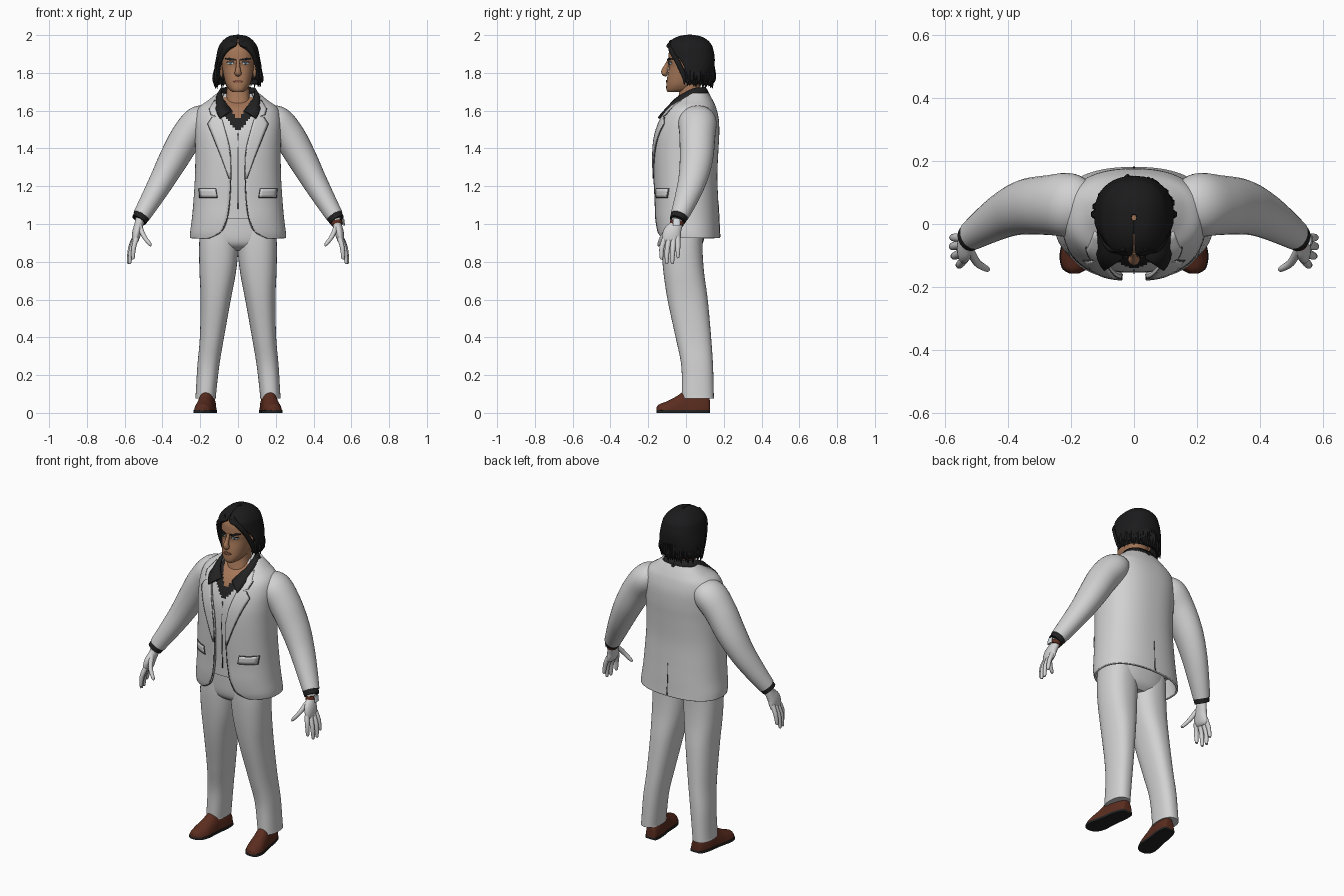
import bpy, bmesh, math, random
from mathutils import Vector as V
random.seed(4)

def mat(name, r, g, b):
    m = bpy.data.materials.new(name)
    m.diffuse_color = (r, g, b, 1)
    return m
SUIT = mat("suit_light_grey", .64, .64, .64)
BLACK = mat("shirt_black", .016, .016, .017)
HAIR = mat("hair_black", .011, .011, .012)
SKIN = mat("skin", .37, .18, .095)
LIP = mat("lip_brown", .2, .075, .045)
SHOE = mat("shoe_brown", .105, .026, .014)
LINE = mat("seam_dark_grey", .07, .07, .07)
WHITE = mat("eye_white", .7, .75, .78)
IRIS = mat("iris_blue", .03, .1, .16)

# ---------- helpers ----------
def spline(rows, n=6):
    """Catmull-Rom resampling of tuples."""
    p = [rows[0]] + list(rows) + [rows[-1]]
    out = []
    for i in range(1, len(p) - 2):
        for k in range(n):
            t = k / n
            out.append(tuple(.5 * (2*b + (c-a)*t + (2*a-5*b+4*c-d)*t*t + (3*b-a-3*c+d)*t**3)
                             for a, b, c, d in zip(*p[i-1:i+3])))
    return out + [tuple(rows[-1])]

def mesh(name, tubes, mats, closed=True, mirror=False, solid=0, rule=None):
    """Skin lists of rings; closed tubes get end caps."""
    bm = bmesh.new()
    for rings in tubes:
        vs = [[bm.verts.new(p) for p in r] for r in rings]
        n = len(vs[0])
        for a, b in zip(vs, vs[1:]):
            for i in range(n if closed else n - 1):
                j = (i + 1) % n
                bm.faces.new((a[i], a[j], b[j], b[i]))
        if closed:
            bm.faces.new(vs[0])
            bm.faces.new(vs[-1])
    bmesh.ops.recalc_face_normals(bm, faces=bm.faces)
    for f in bm.faces:
        f.smooth = True
        if rule:
            f.material_index = rule(f.calc_center_median())
    me = bpy.data.meshes.new(name)
    bm.to_mesh(me)
    bm.free()
    for m in (mats if isinstance(mats, list) else [mats]):
        me.materials.append(m)
    ob = bpy.data.objects.new(name, me)
    bpy.context.collection.objects.link(ob)
    if solid:
        s = ob.modifiers.new("thickness", 'SOLIDIFY')
        s.thickness, s.offset = solid, 0
    if mirror:
        ob.modifiers.new("mirror", 'MIRROR')
    return ob

E = .85  # squareness of body cross-sections
def section(row, n, closed):
    """Horizontal ring (z, half width, front y, back y, front gap, centre x)."""
    z, rx, yf, yb, gap, cx = row
    a0 = 0 if closed else math.asin(min(1, max(0, gap / rx)) ** (1 / E))
    pts = []
    for i in range(n if closed else n + 1):
        a = a0 + (2 * math.pi - 2 * a0) * i / n
        s, c = math.sin(a), math.cos(a)
        pts.append((cx + rx * math.copysign(abs(s)**E, s),
                    (yf + yb) / 2 - (yb - yf) / 2 * math.copysign(abs(c)**E, c), z))
    return pts

def loft(name, rows, mats, n=48, closed=True, sub=6, **kw):
    rows = [tuple(r) + (0,) * (6 - len(r)) for r in rows]
    return mesh(name, [[section(r, n, closed) for r in spline(rows, sub)]], mats, closed, **kw)

def tube(path, n=16, sub=4):
    """Rings along (x, y, z, radius toward y, radius across)."""
    rows = spline(path, sub)
    out = []
    for i, (x, y, z, ru, rv) in enumerate(rows):
        t = (V(rows[min(i+1, len(rows)-1)][:3]) - V(rows[max(i-1, 0)][:3])).normalized()
        u = V((0, 1, 0))
        u = (u - t * u.dot(t)).normalized()
        v = t.cross(u)
        out.append([V((x, y, z)) + u * ru * math.cos(k * 2 * math.pi / n)
                    + v * rv * math.sin(k * 2 * math.pi / n) for k in range(n)])
    return out

def surf_y(rows, x, z, side=-1):
    rows = spline([r[:4] for r in rows])
    i = max(0, min(len(rows) - 2, sum(r[0] <= z for r in rows) - 1))
    a, b = rows[i], rows[i+1]
    t = (z - a[0]) / (b[0] - a[0])
    rx, yf, yb = (a[k] + (b[k] - a[k]) * t for k in (1, 2, 3))
    s = min(1, abs(x) / rx) ** (1 / E)
    return (yf + yb) / 2 + side * (yb - yf) / 2 * (1 - s*s) ** (E / 2)

def strip(name, rows, edges, m, off=.008, mirror=True, side=-1):
    """Thin plate lying on a lofted surface; edges = (z, x inner, x outer)."""
    e = []
    for a, b in zip(edges, edges[1:]):
        e += [tuple(p + (q - p) * k / 3 for p, q in zip(a, b)) for k in range(3)]
    e.append(edges[-1])
    g = [[(x, surf_y(rows, x, z, side) + side * off, z)
          for x in (a + (b - a) * k / 6 for k in range(7))] for z, a, b in e]
    return mesh(name, [g], m, False, mirror, .003)

# ---------- trousers and shoes ----------
loft("trouser_leg", [(.075, .055, -.02, .147, 0, .172), (.1, .054, -.022, .147, 0, .17),
     (.25, .058, -.025, .143, 0, .157), (.4, .064, -.055, .133, 0, .138), (.6, .08, -.098, .115, 0, .118),
     (.75, .097, -.12, .095, 0, .107), (.88, .104, -.13, .087, 0, .102), (.98, .1, -.13, .09, 0, .1)],
     SUIT, mirror=True)
loft("trouser_hips", [(.86, .1, -.08, .06), (.9, .185, -.125, .09), (1, .2, -.135, .11), (1.12, .195, -.135, .12)], SUIT)

def shoe(name, lo, hi, grow, m):
    rows = spline([(.127, .018, .05), (.118, .034, .085), (.06, .045, .112), (0, .045, .118),
                   (-.05, .049, .088), (-.1, .051, .062), (-.14, .038, .046), (-.157, .012, .03)])
    mesh(name, [[[(.168 - y * .14 + (w + grow) * math.cos(a), y,
                   min(hi, max(lo, h * max(0, math.sin(a)) ** .8)))
                  for a in (k * math.pi / 16 for k in range(32))] for y, w, h in rows]], m, mirror=True)
shoe("shoe_upper", .012, .2, 0, SHOE)
shoe("shoe_sole", 0, .014, .003, BLACK)

# ---------- jacket, vest and shirt ----------
JACKET = [(.925, .248, -.14, .175, .15), (.96, .247, -.15, .173, .085), (1.03, .238, -.158, .17, .055),
          (1.12, .23, -.16, .165, .042), (1.25, .222, -.166, .16, .036), (1.38, .22, -.168, .165, .04),
          (1.47, .222, -.16, .17, .06), (1.55, .222, -.135, .168, .085), (1.61, .205, -.1, .155, .1),
          (1.65, .155, -.05, .138, .095), (1.69, .105, 0, .115, .075)]
loft("jacket", JACKET, SUIT, 72, False, solid=.012)
CHEST = [(r[0], r[1] - .012, r[2] + .014, r[3] - .012) for r in JACKET[2:]]
def chest_colour(c):
    if c.y > 0 or c.z < 1.485 + 1.2 * abs(c.x):
        return 0
    return 2 if c.z > 1.55 + 1.5 * abs(c.x) else 1
loft("vest_and_shirt", CHEST, [SUIT, BLACK, SKIN], 128, sub=12, rule=chest_colour)
strip("vest_closure", CHEST, [(1.08, -.002, .002), (1.48, -.002, .002)], LINE, .002, False)
LAPEL = [(1.24, .037, .045), (1.35, .04, .085), (1.45, .055, .125), (1.53, .077, .158), (1.565, .088, .135),
         (1.57, .09, .115), (1.577, .09, .14), (1.61, .1, .15), (1.655, .09, .125)]
strip("lapel", JACKET, LAPEL, SUIT, .011)
strip("lapel_edge", JACKET, [(z, a, b + .004) for z, a, b in LAPEL], LINE)
strip("front_edge", JACKET, [(r[0], r[4], r[4] + .004) for r in JACKET[:6]], LINE, .006)
strip("pocket_flap", JACKET, [(1.142, .112, .2), (1.185, .12, .205)], SUIT, .013)
strip("pocket_edge", JACKET, [(1.138, .108, .204), (1.189, .117, .208)], LINE, .01)
strip("back_vent", JACKET, [(.93, -.003, .003), (1.12, -.001, .001)], LINE, .006, False, 1)

# shirt collar: upper/lower edge pairs around the neck
half = [(.095, .03, .035, -.105, 1.6, -.145, 1.56), (.115, .07, .078, -.055, 1.66, -.105, 1.6),
        (.122, .08, .09, .03, 1.712, .025, 1.66), (.07, .05, .06, .085, 1.722, .105, 1.675)]
up = [(h[2], h[3], h[4]) for h in half] + [(0, .1, 1.722)]
low = [(h[0], h[5], h[6]) for h in half] + [(0, .122, 1.68)]
mesh("shirt_collar", [[spline(up), spline(low)]], BLACK, False, True, .012)

# ---------- sleeves, hands, watch ----------
mesh("sleeve", [tube([(.14, .05, 1.575, .07, .05), (.2, .06, 1.545, .1, .085), (.27, .06, 1.465, .095, .085),
     (.34, .055, 1.345, .088, .078), (.4, .035, 1.235, .076, .067), (.46, 0, 1.13, .062, .056),
     (.512, -.035, 1.042, .048, .046)], 32, 6)], SUIT, mirror=True)
mesh("shirt_cuff", [tube([(.505, -.033, 1.05, .046, .044), (.524, -.045, 1.02, .043, .041)], 24)], BLACK, mirror=True)
fingers = [((.538, -.112, .925), (.552, -.128, .875), (.556, -.13, .82)),
           ((.545, -.09, .92), (.566, -.1, .86), (.573, -.102, .797)),
           ((.548, -.066, .92), (.572, -.07, .86), (.578, -.072, .797)),
           ((.546, -.044, .93), (.568, -.043, .88), (.577, -.043, .828)),
           ((.522, -.08, .99), (.498, -.122, .935), (.466, -.143, .892))]
hand = [tube([(*a, .014, .014), (*b, .013, .012), (*c, .009, .009), (c[0], c[1], c[2] - .006, .003, .003)])
        for a, b, c in fingers]
hand.append(tube([(.513, -.04, 1.05, .03, .026), (.524, -.05, 1.0, .033, .024), (.536, -.073, .955, .048, .024),
                  (.544, -.078, .915, .047, .018), (.55, -.08, .9, .038, .01)], 24))
mesh("hand", hand, SUIT, mirror=True)
mesh("watch_strap", [tube([(.521, -.046, 1.016, .037, .03), (.525, -.05, .996, .037, .03)], 24)], SHOE)
mesh("watch_dial", [tube([(.556, -.05, 1.028, .018, .006), (.561, -.05, .992, .018, .006)])], WHITE)

# ---------- head ----------
loft("neck", [(1.57, .07, -.07, .08), (1.64, .066, -.05, .08), (1.7, .06, -.035, .075), (1.78, .06, -.03, .08)], SKIN, 32)
HEAD = [(1.698, .028, -.096, -.03), (1.712, .047, -.104, .03), (1.74, .064, -.104, .06), (1.78, .075, -.099, .09),
        (1.83, .084, -.09, .11), (1.87, .086, -.094, .12), (1.93, .08, -.085, .12), (1.965, .055, -.05, .09),
        (1.98, .015, 0, .05)]
loft("head", HEAD, SKIN)
mesh("nose", [tube([(0, -.09, 1.868, .008, .009), (0, -.101, 1.84, .012, .01), (0, -.112, 1.812, .018, .015),
     (0, -.112, 1.797, .016, .019), (0, -.1, 1.788, .008, .01)])], SKIN)
mesh("ear", [tube([(.085, .012, 1.775, .006, .004), (.09, .012, 1.8, .018, .01),
                   (.093, .016, 1.835, .02, .01), (.09, .018, 1.85, .006, .004)])], SKIN, mirror=True)
strip("eye", HEAD, [(1.845, .03, .05), (1.851, .02, .058), (1.857, .028, .052)], WHITE, .002)
strip("iris", HEAD, [(1.845, .034, .044), (1.857, .034, .044)], IRIS, .004)
strip("eyelid", HEAD, [(1.856, .022, .06), (1.86, .026, .056)], HAIR, .004)
strip("eyebrow", HEAD, [(1.866, .014, .04), (1.873, .014, .068), (1.88, .045, .066)], HAIR, .005)
strip("mouth", HEAD, [(1.748, -.012, .012), (1.755, -.028, .028), (1.763, -.012, .012)], LIP, .002, False)

# ---------- hair ----------
loft("hair_cap", [(1.74, .108, -.06, .12, .107), (1.78, .12, -.08, .136, .119), (1.83, .12, -.09, .145, .117),
     (1.88, .111, -.097, .147, .1), (1.92, .103, -.1, .14, .068), (1.945, .094, -.098, .132, .012),
     (1.972, .072, -.072, .108, .003), (1.99, .045, -.035, .072, .001), (1.997, .008, .01, .03, 0)],
     HAIR, 48, False, solid=.01)
locks = []
for k in range(34):
    a = math.radians(78 + 204 * k / 33)
    s, c = math.sin(a), -math.cos(a)
    f, g = random.uniform(.95, 1.1), random.uniform(1, 1.16)
    locks.append(tube([(s * .112, .03 + c * .108, 1.83, .016, .012), (s * .116 * f, .03 + c * .106 * f, 1.77, .014, .011),
                       (s * .112 * g, .03 + c * .1 * g, random.uniform(1.715, 1.755), .001, .001)], 6))
for m in (-1, 1):
    locks.append(tube([(m * .02, -.08, 1.958, .012, .02), (m * .068, -.078, 1.92, .014, .016),
                       (m * .096, -.045, 1.86, .014, .012), (m * .108, -.01, 1.78, .012, .01),
                       (m * .1, -.01, 1.735, .001, .001)], 10))
mesh("hair_locks", locks, HAIR)

# ---------- shading ----------
for ob in bpy.data.objects:
    ob.select_set(True)
    bpy.context.view_layer.objects.active = ob
bpy.ops.object.shade_smooth_by_angle(angle=math.radians(40))
